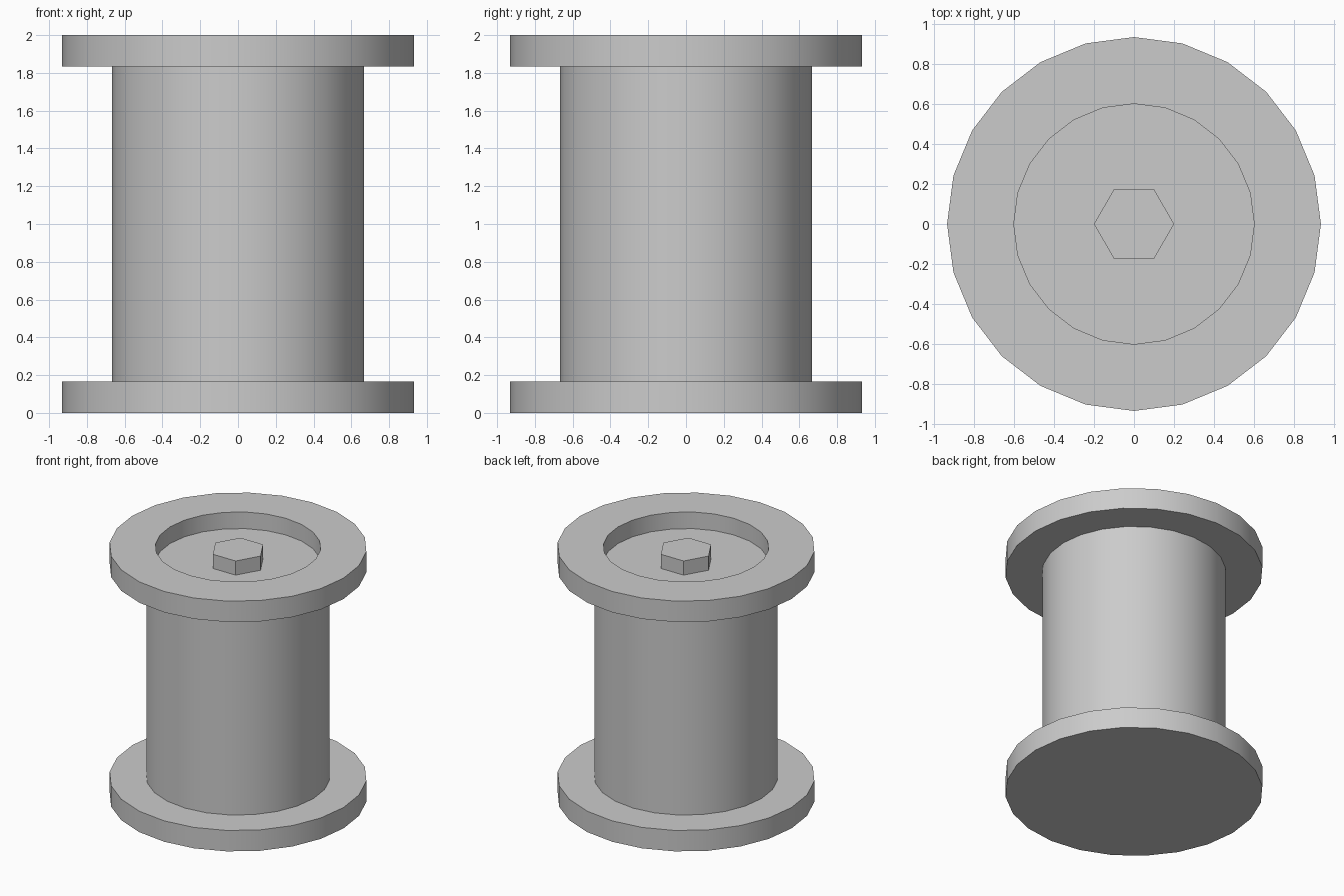
import bpy, bmesh, math

cube = bpy.data.objects.get("Cube")
if cube:
    bpy.data.objects.remove(cube, do_unlink=True)

grey = bpy.data.materials.new("plain grey")
grey.use_nodes = True
colour = (0.6, 0.6, 0.6, 1)
grey.diffuse_color = colour
grey.node_tree.nodes["Principled BSDF"].inputs["Base Color"].default_value = colour


def lathe(name, profile, sides):
    """Revolve (radius, height) points around z; points on the axis become poles."""
    bm = bmesh.new()
    rings = []
    for r, z in profile:
        count = sides if r > 0 else 1
        rings.append([bm.verts.new((r * math.cos(math.tau * i / sides),
                                    r * math.sin(math.tau * i / sides), z))
                      for i in range(count)])
    for low, high in zip(rings, rings[1:]):
        for i in range(sides):
            j = (i + 1) % sides
            corners = [low[i % len(low)], low[j % len(low)],
                       high[j % len(high)], high[i % len(high)]]
            bm.faces.new(list(dict.fromkeys(corners)))
    bmesh.ops.recalc_face_normals(bm, faces=bm.faces)
    mesh = bpy.data.meshes.new(name)
    bm.to_mesh(mesh)
    bm.free()
    mesh.materials.append(grey)
    obj = bpy.data.objects.new(name, mesh)
    bpy.context.collection.objects.link(obj)
    bpy.ops.object.select_all(action="DESELECT")
    obj.select_set(True)
    bpy.context.view_layer.objects.active = obj
    bpy.ops.object.shade_smooth_by_angle(angle=math.radians(30))
    return obj


FLANGE, BARREL, RECESS = 0.933, 0.667, 0.6
THICK, TOP, FLOOR = 0.167, 2.0, 1.867

# Spool: bottom flange, barrel, top flange and the round recess in its top
lathe("spool", [(0, 0), (FLANGE, 0), (FLANGE, THICK), (BARREL, THICK),
                (BARREL, TOP - THICK), (FLANGE, TOP - THICK), (FLANGE, TOP),
                (RECESS, TOP), (RECESS, FLOOR), (0, FLOOR)], 24)

# Hexagonal bolt head standing on the recess floor
lathe("hex_bolt", [(0, FLOOR), (0.2, FLOOR), (0.2, 1.98), (0, 1.98)], 6)
